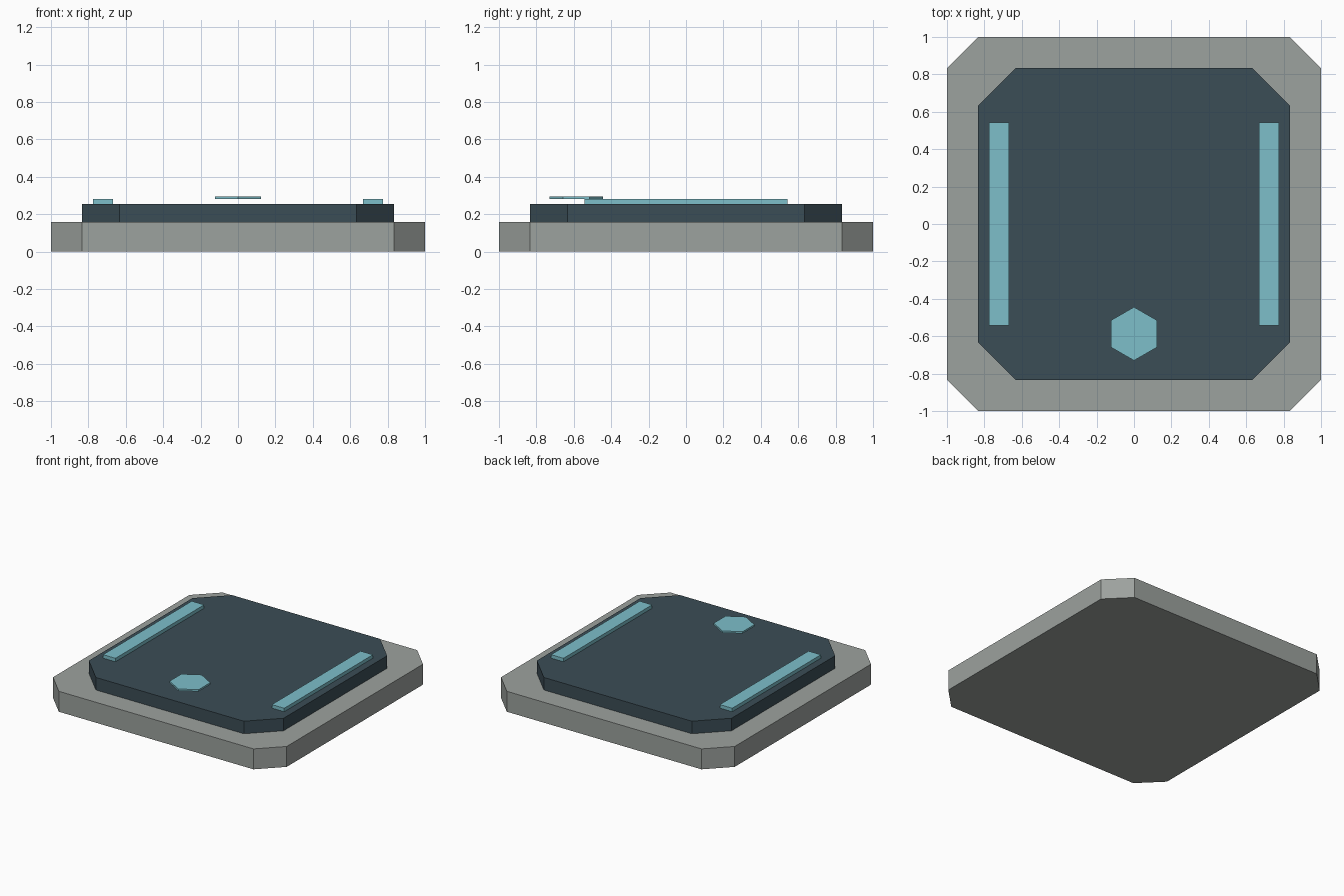
import bpy
import bmesh
import math

cube = bpy.data.objects.get("Cube")
if cube:
    bpy.data.objects.remove(cube, do_unlink=True)


def material(name, rgb):
    m = bpy.data.materials.new(name)
    m.use_nodes = True
    m.diffuse_color = (*rgb, 1)
    m.node_tree.nodes["Principled BSDF"].inputs["Base Color"].default_value = (*rgb, 1)
    return m


def prism(name, outline, z0, z1, mat):
    """Extrude a flat counter-clockwise outline from z0 up to z1."""
    bm = bmesh.new()
    base = bm.faces.new([bm.verts.new((x, y, z0)) for x, y in outline])
    top = bmesh.ops.extrude_face_region(bm, geom=[base], use_keep_orig=True)["geom"]
    for v in top:
        if isinstance(v, bmesh.types.BMVert):
            v.co.z = z1
    bmesh.ops.recalc_face_normals(bm, faces=bm.faces[:])
    mesh = bpy.data.meshes.new(name)
    bm.to_mesh(mesh)
    bm.free()
    mesh.materials.append(mat)
    obj = bpy.data.objects.new(name, mesh)
    bpy.context.collection.objects.link(obj)
    return obj


def cut_square(half, cut):
    """Square outline with its four corners cut off."""
    a, b = half, half - cut
    return [(b, -a), (a, -b), (a, b), (b, a), (-b, a), (-a, b), (-a, -b), (-b, -a)]


def rectangle(cx, half_x, half_y):
    return [(cx - half_x, -half_y), (cx + half_x, -half_y),
            (cx + half_x, half_y), (cx - half_x, half_y)]


grey = material("stone grey", (0.335, 0.36, 0.342))
slate = material("dark slate", (0.044, 0.074, 0.092))
cyan = material("pale cyan", (0.205, 0.52, 0.59))

# Stepped platform
prism("base_slab", cut_square(1.0, 0.167), 0, 0.158, grey)
prism("upper_plate", cut_square(0.833, 0.2), 0.158, 0.255, slate)

# Light strips along both sides
for side, x in (("left", 0.722), ("right", -0.722)):
    prism(side + "_light_strip", rectangle(x, 0.053, 0.542), 0.255, 0.282, cyan)

# Hexagonal marker hovering just above the front of the plate
hexagon = [(0.143 * math.cos(math.radians(a)), -0.587 + 0.143 * math.sin(math.radians(a)))
           for a in range(30, 390, 60)]
prism("front_marker", hexagon, 0.282, 0.296, cyan)
